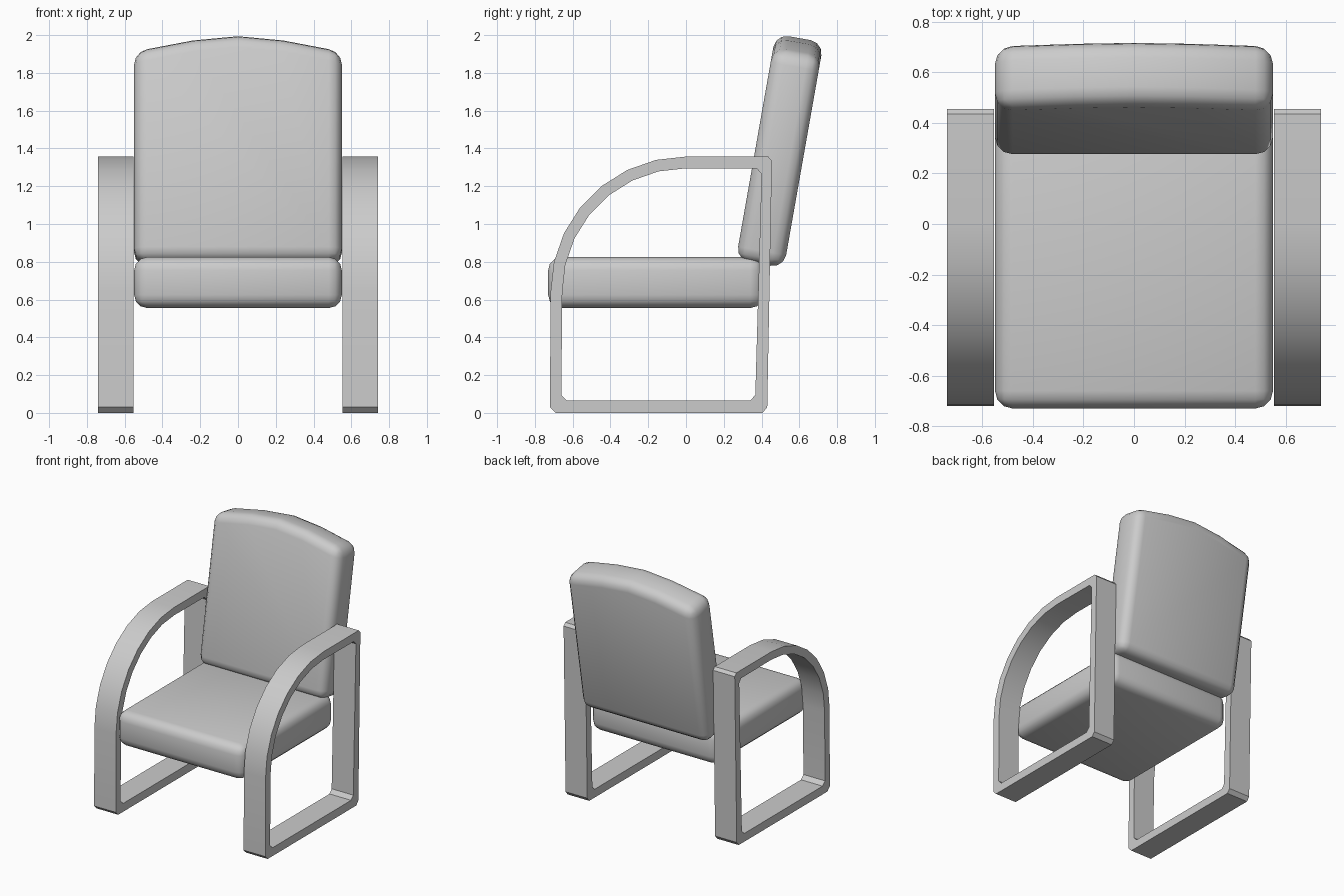
import bpy, bmesh, math
from mathutils import Matrix

if "Cube" in bpy.data.objects:
    bpy.data.objects.remove(bpy.data.objects["Cube"])


def make_object(name, bm):
    bmesh.ops.recalc_face_normals(bm, faces=bm.faces)
    mesh = bpy.data.meshes.new(name)
    bm.to_mesh(mesh)
    bm.free()
    obj = bpy.data.objects.new(name, mesh)
    bpy.context.collection.objects.link(obj)
    return obj


def shade(obj, angle):
    bpy.ops.object.select_all(action='DESELECT')
    obj.select_set(True)
    bpy.context.view_layer.objects.active = obj
    bpy.ops.object.shade_smooth_by_angle(angle=math.radians(angle))


def cushion(name, outline, depth0, depth1, matrix=Matrix()):
    """Extrude an (x, z) outline along y and round every hard edge."""
    bm = bmesh.new()
    face = bm.faces.new([bm.verts.new((x, depth0, z)) for x, z in outline])
    ext = bmesh.ops.extrude_face_region(bm, geom=[face])
    for v in ext['geom']:
        if isinstance(v, bmesh.types.BMVert):
            v.co.y = depth1
    bmesh.ops.recalc_face_normals(bm, faces=bm.faces)
    hard = [e for e in bm.edges if e.calc_face_angle() > math.radians(30)]
    bmesh.ops.bevel(bm, geom=hard, offset=0.07, segments=3, profile=0.5,
                    affect='EDGES', clamp_overlap=True)
    bm.transform(matrix)
    obj = make_object(name, bm)
    shade(obj, 50)
    return obj


def arc(radius, cy=0.0, cz=0.64, steps=7):
    """Quarter arc from the top of the arm down to the front leg."""
    angles = [math.pi / 2 * i / steps for i in range(steps + 1)]
    return [(cy - radius * math.sin(a), cz + radius * math.cos(a)) for a in angles]


def arm_frame(name, side):
    """Closed loop of flat bar: arm, front leg, floor runner and back leg."""
    outer = arc(0.717) + [(-0.72, 0.03), (-0.69, 0), (0.405, 0), (0.43, 0.03),
                          (0.455, 1.335), (0.435, 1.357)]
    inner = arc(0.655) + [(-0.66, 0.095), (-0.63, 0.065), (0.34, 0.065), (0.367, 0.095),
                          (0.40, 1.265), (0.375, 1.293)]
    bm = bmesh.new()
    rings = [[bm.verts.new((side * x, y, z)) for y, z in loop]
             for x, loop in ((0.553, outer), (0.74, outer), (0.74, inner), (0.553, inner))]
    n = len(outer)
    for r in range(4):
        a, b = rings[r], rings[(r + 1) % 4]
        for i in range(n):
            j = (i + 1) % n
            bm.faces.new((a[i], a[j], b[j], b[i]))
    shade(make_object(name, bm), 30)


# Seat cushion
cushion("seat", [(-0.55, 0.555), (0.55, 0.555), (0.55, 0.825), (-0.55, 0.825)], -0.73, 0.41)

# Backrest cushion with arched top, leaning back
back = [(-0.55, 0.845), (0.55, 0.845), (0.55, 1.975), (0.24, 2.035),
        (0, 2.058), (-0.24, 2.035), (-0.55, 1.975)]
cushion("backrest", back, 0.119, 0.377, Matrix.Rotation(math.radians(-10), 4, 'X'))

# Arm and leg frames
arm_frame("right_arm_frame", 1)
arm_frame("left_arm_frame", -1)
